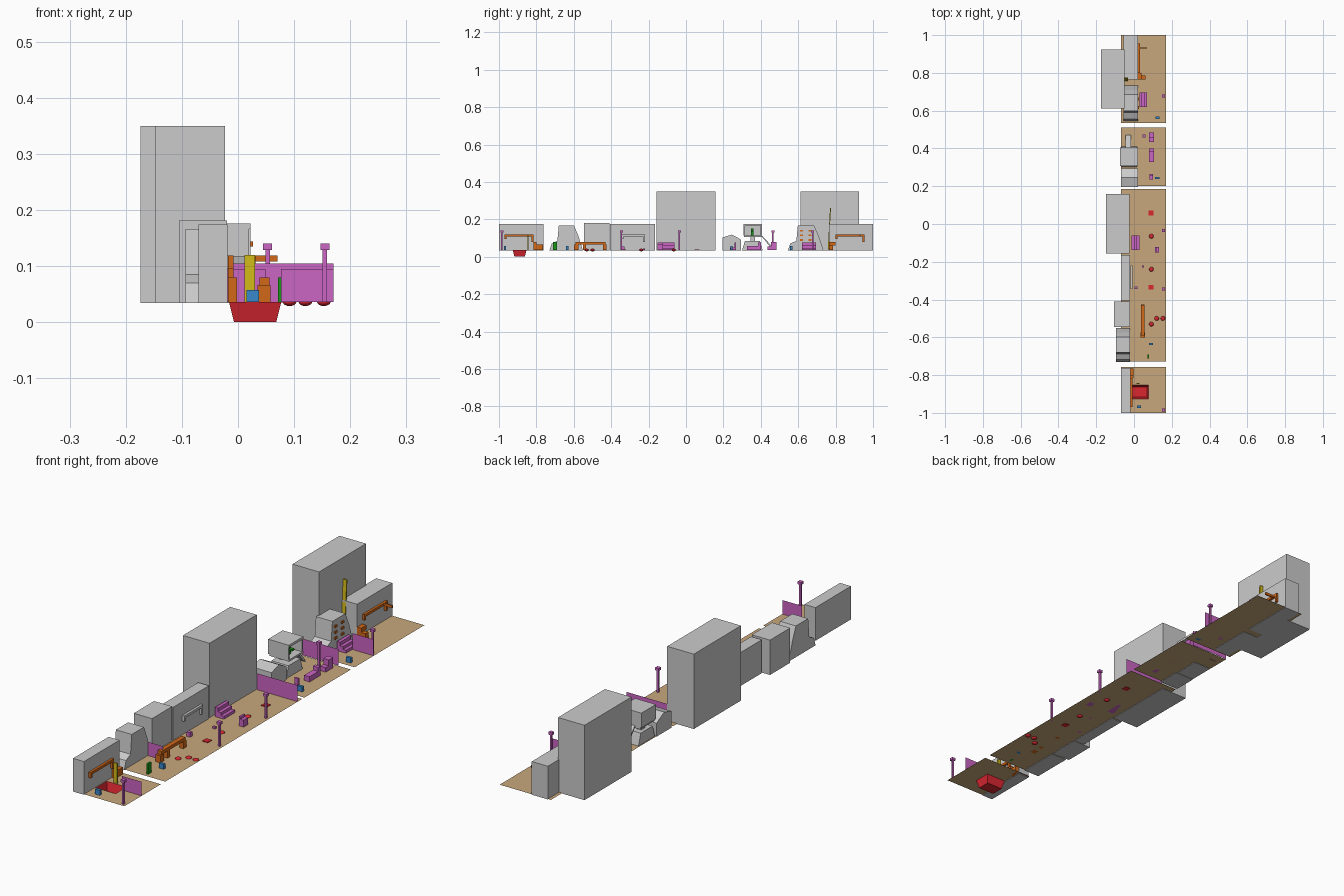
import bpy, bmesh, math
from mathutils import Vector

if "Cube" in bpy.data.objects:
    bpy.data.objects.remove(bpy.data.objects["Cube"])

G = 0.036  # ground level


def mat(name, rgb):
    m = bpy.data.materials.new(name)
    m.diffuse_color = (*rgb, 1)
    m.use_nodes = True
    m.node_tree.nodes["Principled BSDF"].inputs["Base Color"].default_value = m.diffuse_color
    return m


TAN = mat("tan", (0.58, 0.39, 0.2))
RED = mat("red", (0.7, 0.02, 0.03))
PUR = mat("purple", (0.6, 0.13, 0.55))
ORG = mat("orange", (0.65, 0.14, 0.01))
BLU = mat("blue", (0.04, 0.25, 0.6))
GRN = mat("green", (0.01, 0.3, 0.01))
YEL = mat("yellow", (0.65, 0.5, 0.01))


def make(name, verts, faces, m=None):
    me = bpy.data.meshes.new(name)
    me.from_pydata(verts, [], faces)
    bm = bmesh.new()
    bm.from_mesh(me)
    bmesh.ops.recalc_face_normals(bm, faces=bm.faces)
    bm.to_mesh(me)
    bm.free()
    ob = bpy.data.objects.new(name, me)
    bpy.context.collection.objects.link(ob)
    if m:
        me.materials.append(m)
    return ob


def prism(name, x0, x1, prof, m=None):
    """Extrude a y-z profile along x."""
    n = len(prof)
    v = [(x0, y, z) for y, z in prof] + [(x1, y, z) for y, z in prof]
    f = [list(range(n)), list(range(n, 2 * n))]
    f += [[i, (i + 1) % n, (i + 1) % n + n, i + n] for i in range(n)]
    return make(name, v, f, m)


def box(name, x0, x1, y0, y1, z0, z1, m=None):
    return prism(name, x0, x1, [(y0, z0), (y1, z0), (y1, z1), (y0, z1)], m)


def plane(name, x0, x1, y0, y1, m, z=G):
    return make(name, [(x0, y0, z), (x1, y0, z), (x1, y1, z), (x0, y1, z)], [(0, 1, 2, 3)], m)


def wall(name, x0, x1, y, z1):
    return make(name, [(x0, y, G), (x1, y, G), (x1, y, z1), (x0, y, z1)], [(0, 1, 2, 3)], PUR)


def rail(name, x, y0, y1, m):
    """Handrail with a long bar, a leg and a short drop at the far end."""
    box(name + "_bar", x - .005, x + .005, y0, y1, .108, .119, m)
    box(name + "_leg", x - .005, x + .005, y1 - .01, y1, .08, .108, m)
    box(name + "_drop", x - .005, x + .005, y0, y0 + .01, .095, .108, m)


# Floor sections; the first has a hole for the pit
PX0, PX1, PY0, PY1 = -.016, .077, -.926, -.853
plane("floor_a_left", -.07, PX0, -1, -.757, TAN)
plane("floor_a_right", PX1, .17, -1, -.757, TAN)
plane("floor_a_front", PX0, PX1, -1, PY0, TAN)
plane("floor_a_back", PX0, PX1, PY1, -.757, TAN)
plane("floor_b", -.07, .17, -.728, .185, TAN)
plane("floor_c", -.07, .17, .2, .51, TAN)
plane("floor_d", -.07, .17, .535, 1, TAN)

# Open tapered pit
t = .009
make("pit", [(PX0, PY0, G), (PX1, PY0, G), (PX1, PY1, G), (PX0, PY1, G),
             (PX0 + t, PY0 + t, 0), (PX1 - t, PY0 + t, 0), (PX1 - t, PY1 - t, 0), (PX0 + t, PY1 - t, 0)],
     [(4, 5, 6, 7), (0, 1, 5, 4), (1, 2, 6, 5), (2, 3, 7, 6), (3, 0, 4, 7)], RED)

# Grey blocks
for nm, x0, x1, y0, y1, z1 in [
        ("low_block_front", -.07, -.019, -1, -.763, .174),
        ("store_block", -.105, -.02, -.545, -.41, .181),
        ("low_block_middle", -.07, -.02, -.405, -.165, .175),
        ("tower_middle", -.147, -.023, -.157, .158, .35),
        ("tower_back", -.174, -.05, .612, .925, .35),
        ("low_block_back", -.055, .02, .765, 1, .174)]:
    box(nm, x0, x1, y0, y1, .034, z1)

# Machines with stepped sloping fronts
for nm, x0, x1, y0, s in [("machine_front", -.094, -.02, -.73, .94), ("machine_back", -.055, .022, .545, 1)]:
    prism(nm, x0, x1, [(y0, .034), (y0 + .012, .07), (y0 + .045 * s, .085), (y0 + .053 * s, .166),
                       (y0 + .14 * s, .166), (y0 + .165 * s, .11), (y0 + .19 * s, .034)])
for i in range(3):
    for j in range(2):
        y, z = .61 + .045 * j, .085 + .025 * i
        box("machine_knob", .022, .027, y, y + .015, z, z + .009, ORG)

# Gabled kiosk
prism("kiosk", -.07, .02, [(.195, .034), (.295, .034), (.295, .09), (.28, .1), (.245, .118), (.195, .103)])

# Stall with open-fronted upper box and a counter
prism("stall_base", -.065, .015, [(.3, .034), (.41, .034), (.395, .085), (.315, .085)])
box("stall_tray", -.07, .022, .31, .405, .106, .114)
box("stall_post", -.05, -.03, .345, .37, .085, .106)
box("stall_roof", -.075, .022, .308, .405, .166, .176)
box("stall_back", -.075, -.067, .308, .405, .114, .166)
for y in (.308, .397):
    box("stall_side", -.067, .02, y, y + .008, .114, .166)
box("stall_figure", -.015, -.005, .347, .36, .114, .152, GRN)
box("stall_figure_arm", -.01, .01, .347, .362, .132, .139, GRN)
prism("stall_ramp", -.045, -.015, [(.405, .115), (.465, .05), (.472, .034), (.46, .04), (.405, .108)])

# Partition walls
wall("partition_a", .077, .17, -.885, .095)
wall("partition_b", -.02, .05, -.573, .094)
wall("partition_c", -.02, .17, .155, .105)
wall("partition_d", -.067, .11, .512, .105)
wall("partition_e", .07, .17, .662, .105)

# Lamp posts
for x, y in [(.155, -.985), (.155, -.345), (.155, -.035), (.053, .465), (.155, .677)]:
    box("lamp_post", x - .004, x + .004, y - .004, y + .004, G, .13, PUR)
    box("lamp_head", x - .008, x + .008, y - .008, y + .008, .129, .14, PUR)

# Stepped seats
for x, y in [(-.012, -.137), (.028, .62)]:
    for i, z in enumerate((.075, .06, .048)):
        box("seat_step", x + .014 * i, x + .014 * (i + 1), y, y + .075, G, z, PUR)

# Small purple furniture
for nm, x0, x1, y0, y1, z1 in [
        ("bench_left", .11, .133, -.152, -.122, .065), ("bench_left_back", .11, .118, -.152, -.122, .075),
        ("crate", .002, .018, -.345, -.33, .055), ("stool", .042, .053, -.23, -.22, .045),
        ("long_bench", .08, .105, .327, .4, .058), ("long_bench_end", .08, .105, .385, .4, .075),
        ("box_seat", .08, .105, .435, .455, .055), ("box_seat_tall", .08, .105, .455, .485, .08),
        ("chair", .082, .1, .235, .265, .05), ("chair_back", .082, .1, .258, .266, .075)]:
    box(nm, x0, x1, y0, y1, G, z1, PUR)

# Red floor plates and shallow domes
for y in (.058, -.335):
    box("floor_plate", .077, .103, y - .013, y + .013, G - .001, .039, RED)
for x, y in [(.092, -.065), (.092, -.24), (.092, -.53), (.12, -.5), (.153, -.5)]:
    bpy.ops.mesh.primitive_uv_sphere_add(segments=16, ring_count=8, radius=.012, location=(x, y, G))
    ob = bpy.context.object
    ob.name = "floor_dome"
    ob.scale.z = .6
    ob.data.materials.append(RED)
    bpy.ops.object.shade_smooth()

# Handrails
rail("rail_front", -.013, -.97, -.815, ORG)
rail("rail_middle", -.014, -.345, -.22, None)
rail("rail_back", .026, .8, .955, ORG)
box("rail_arm", .026, .07, .928, .934, .108, .119, ORG)

# Orange benches
for nm, x0, x1, y0, y1, z0, z1 in [
        ("bench_front", -.018, -.002, -.8, -.765, G, .065), ("bench_front_back", -.018, -.002, -.815, -.8, G, .08),
        ("bench_back", .02, .06, .765, .785, G, .06), ("bench_back_top", .02, .04, .765, .8, .06, .078),
        ("arch_tall_leg", .035, .058, -.6, -.575, G, .066), ("arch_bar", .038, .056, -.59, -.43, .066, .08),
        ("arch_short_leg", .038, .056, -.445, -.425, G, .066), ("arch_foot", .038, .056, -.55, -.535, G, .066)]:
    box(nm, x0, x1, y0, y1, z0, z1, ORG)

# Blue bins
for x, y in [(.026, -.968), (.09, -.635), (.123, .243), (.125, .563)]:
    box("bin", x - .011, x + .011, y - .006, y + .006, G, .057, BLU)

# Green plant post and yellow ladders
box("green_post", .071, .079, -.712, -.69, G, .08, GRN)
box("ladder_front", .012, .03, -.848, -.842, G, .12, YEL)
prism("ladder_back", -.049, -.032, [(.758, G), (.763, G), (.775, .26), (.77, .26)], YEL)
